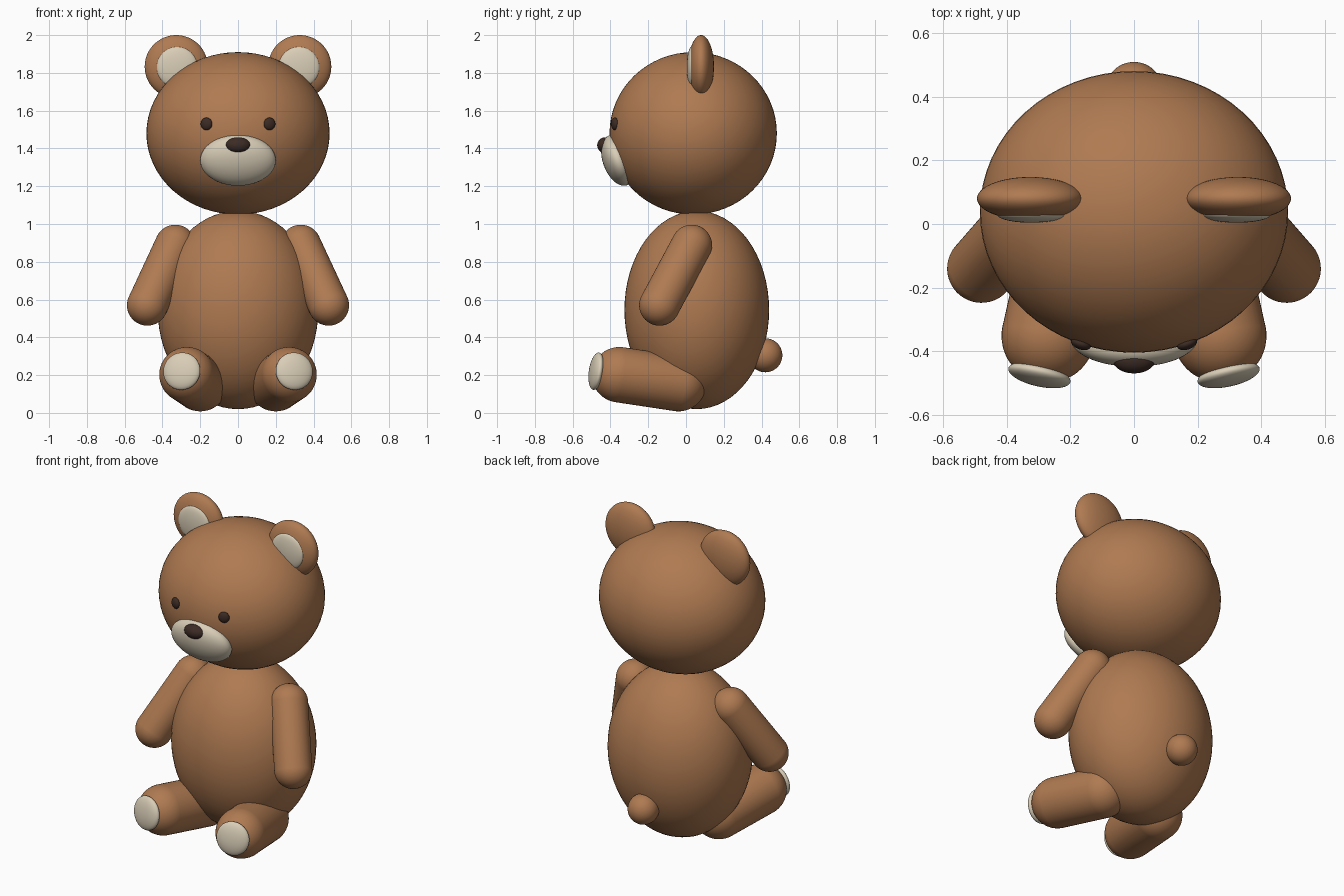
import bpy
import bmesh
from math import radians
from mathutils import Matrix, Vector

cube = bpy.data.objects.get("Cube")
if cube:
    bpy.data.objects.remove(cube, do_unlink=True)


def make_material(name, rgb):
    mat = bpy.data.materials.new(name)
    mat.use_nodes = True
    color = (*rgb, 1.0)
    mat.diffuse_color = color
    mat.node_tree.nodes["Principled BSDF"].inputs["Base Color"].default_value = color
    return mat


BROWN = make_material("brown_fur", (0.43, 0.195, 0.083))
CREAM = make_material("cream_felt", (0.69, 0.61, 0.47))
DARK = make_material("dark_brown", (0.045, 0.024, 0.018))


def finish(bm, name, mat):
    """Turn a bmesh into a smooth-shaded, single-colour object."""
    mesh = bpy.data.meshes.new(name)
    bmesh.ops.recalc_face_normals(bm, faces=bm.faces)
    for face in bm.faces:
        face.smooth = True
    bm.to_mesh(mesh)
    bm.free()
    mesh.materials.append(mat)
    obj = bpy.data.objects.new(name, mesh)
    bpy.context.collection.objects.link(obj)
    return obj


def ellipsoid(name, center, radii, mat, rotation=None):
    bm = bmesh.new()
    bmesh.ops.create_uvsphere(bm, u_segments=64, v_segments=32, radius=1)
    turn = rotation or Matrix.Identity(4)
    bm.transform(Matrix.Translation(center) @ turn @ Matrix.Diagonal((*radii, 1)))
    return finish(bm, name, mat)


def capsule(name, start, end, radius, mat):
    """A sphere whose upper half is pulled out along the line to the end point."""
    start, axis = Vector(start), Vector(end) - Vector(start)
    bm = bmesh.new()
    bmesh.ops.create_uvsphere(bm, u_segments=48, v_segments=33, radius=radius)
    for vert in bm.verts:
        if vert.co.z > 0:
            vert.co.z += axis.length
    turn = axis.to_track_quat("Z", "Y").to_matrix().to_4x4()
    bm.transform(Matrix.Translation(start) @ turn)
    return finish(bm, name, mat)


# Torso, head and tail
ellipsoid("body", (0, 0.057, 0.545), (0.425, 0.383, 0.525), BROWN)
ellipsoid("head", (0, 0.038, 1.48), (0.485, 0.443, 0.43), BROWN)
ellipsoid("tail", (0, 0.42, 0.305), (0.09, 0.09, 0.09), BROWN)

# Muzzle leans with the curve of the face
ellipsoid("muzzle", (0, -0.36, 1.337), (0.2, 0.08, 0.14), CREAM,
          Matrix.Rotation(radians(20), 4, "X"))
ellipsoid("nose", (0, -0.428, 1.417), (0.066, 0.042, 0.042), DARK)

for side, s in (("left", 1), ("right", -1)):
    # Eyes and ears
    ellipsoid(f"{side}_eye", (s * 0.167, -0.377, 1.53), (0.032, 0.018, 0.033), DARK,
              Matrix.Rotation(radians(s * 20), 4, "Z"))
    ellipsoid(f"{side}_ear", (s * 0.327, 0.08, 1.833), (0.167, 0.068, 0.167), BROWN)
    ellipsoid(f"{side}_inner_ear", (s * 0.323, 0.03, 1.83), (0.108, 0.026, 0.108), CREAM)

    # Arms
    capsule(f"{side}_arm", (s * 0.332, 0.03, 0.888), (s * 0.48, -0.14, 0.57), 0.108, BROWN)

    # Legs with sole pads facing along each leg
    hip = Vector((s * 0.2, -0.04, 0.155))
    foot = Vector((s * 0.27, -0.352, 0.202))
    capsule(f"{side}_leg", hip, foot, 0.147, BROWN)
    along = (foot - hip).normalized()
    ellipsoid(f"{side}_foot_pad", foot + along * 0.128, (0.1, 0.1, 0.033), CREAM,
              along.to_track_quat("Z", "Y").to_matrix().to_4x4())
